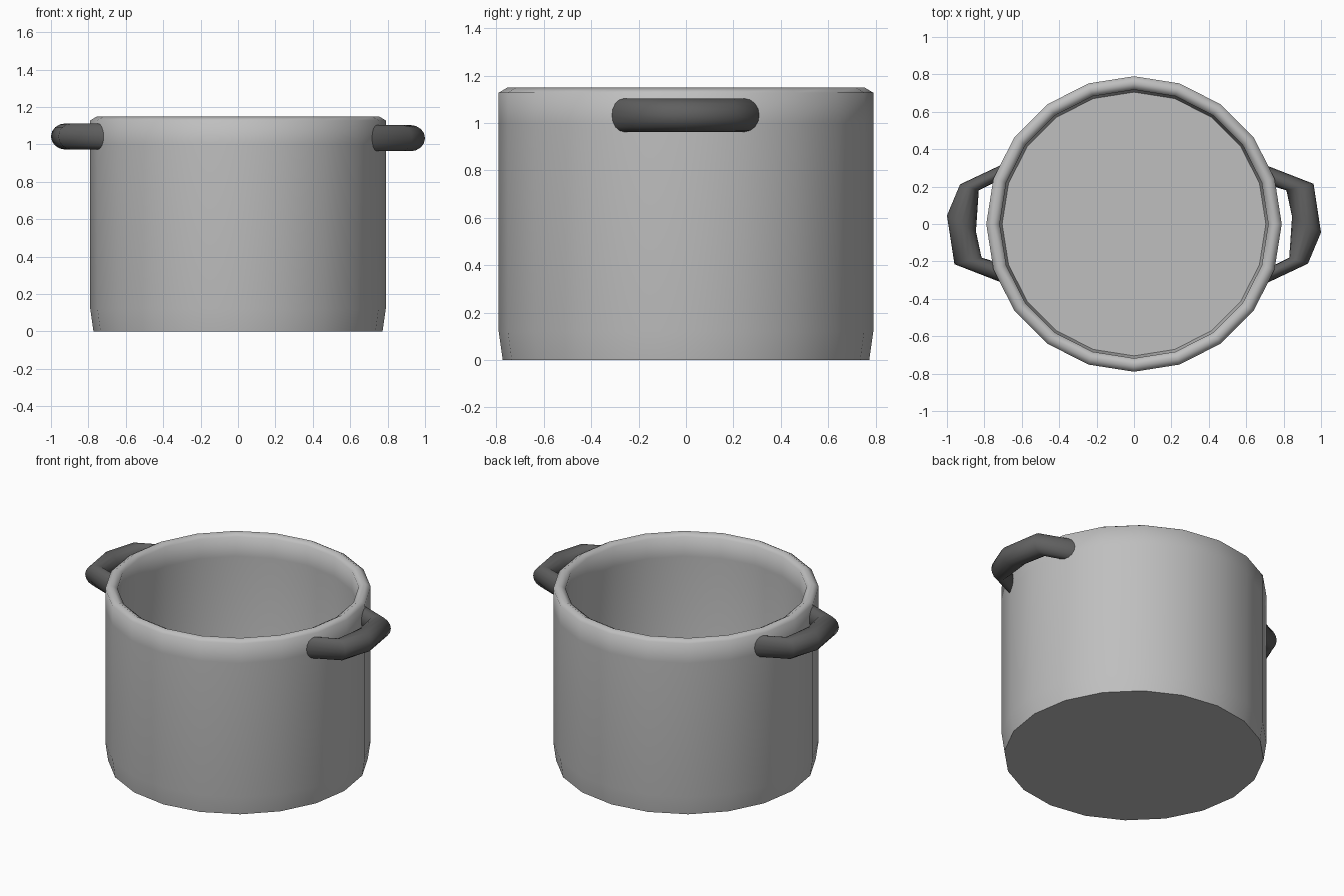
import bpy, math
from mathutils import Vector

if "Cube" in bpy.data.objects:
    bpy.data.objects.remove(bpy.data.objects["Cube"])


def material(name, v):
    m = bpy.data.materials.new(name)
    m.diffuse_color = (v, v, v, 1)
    m.use_nodes = True
    m.node_tree.nodes["Principled BSDF"].inputs["Base Color"].default_value = m.diffuse_color
    return m


steel = material("brushed steel", 0.52)
dark = material("dark grey handle", 0.115)


def make_object(name, verts, faces, mat):
    me = bpy.data.meshes.new(name)
    me.from_pydata(verts, [], faces)
    me.materials.append(mat)
    ob = bpy.data.objects.new(name, me)
    bpy.context.collection.objects.link(ob)
    for p in me.polygons:
        p.use_smooth = len(p.vertices) == 4   # caps and floors stay flat
    me.update()
    return ob


def bridge(rings, n):
    """Quads between consecutive rings of n vertices, plus both end caps."""
    faces = []
    for k in range(rings - 1):
        for i in range(n):
            j = (i + 1) % n
            faces.append((k * n + i, k * n + j, (k + 1) * n + j, (k + 1) * n + i))
    faces.append(tuple(reversed(range(n))))
    faces.append(tuple(range((rings - 1) * n, rings * n)))
    return faces


# Pot: 20-sided lathe, outside wall, rounded rim, inside wall and floor
SIDES = 20
profile = [(0.773, 0), (0.79, 0.12), (0.79, 1.0), (0.79, 1.128), (0.755, 1.149),
           (0.718, 1.128), (0.718, 1.0), (0.718, 0.12), (0.705, 0.06)]
verts = [(r * math.cos(math.tau * i / SIDES), r * math.sin(math.tau * i / SIDES), z)
         for r, z in profile for i in range(SIDES)]
pot = make_object("pot_body", verts, bridge(len(profile), SIDES), steel)
# keep the base and floor edges sharp
for e in pot.data.edges:
    a, b = (v // SIDES for v in e.vertices)
    if a == b and a in (0, len(profile) - 1):
        e.use_edge_sharp = True

# Handles: round bar through five sections, given as inner and outer points in plan
sections = [((-0.69, 0.25), (-0.69, 0.325)), ((-0.83, 0.18), (-0.93, 0.212)),
            ((-0.845, -0.04), (-1.0, 0.045)), ((-0.815, -0.18), (-0.96, -0.215)),
            ((-0.70, -0.215), (-0.69, -0.32))]
BAR = 16


def handle(name, sign, z):
    vs = []
    for inner, outer in sections:
        a, b = Vector(inner) * sign, Vector(outer) * sign
        mid, half = (a + b) / 2, (b - a) / 2
        for i in range(BAR):
            t = math.tau * i / BAR
            p = mid + half * math.cos(t)
            vs.append((p.x, p.y, z + 0.07 * math.sin(t)))
    faces = [tuple(reversed(f)) for f in bridge(len(sections), BAR)]
    ob = make_object(name, vs, faces, dark)
    # outward normals
    import bmesh
    bm = bmesh.new()
    bm.from_mesh(ob.data)
    bmesh.ops.recalc_face_normals(bm, faces=bm.faces)
    bm.to_mesh(ob.data)
    bm.free()


handle("left_handle", 1, 1.042)
handle("right_handle", -1, 1.033)   # half turn of the left one
